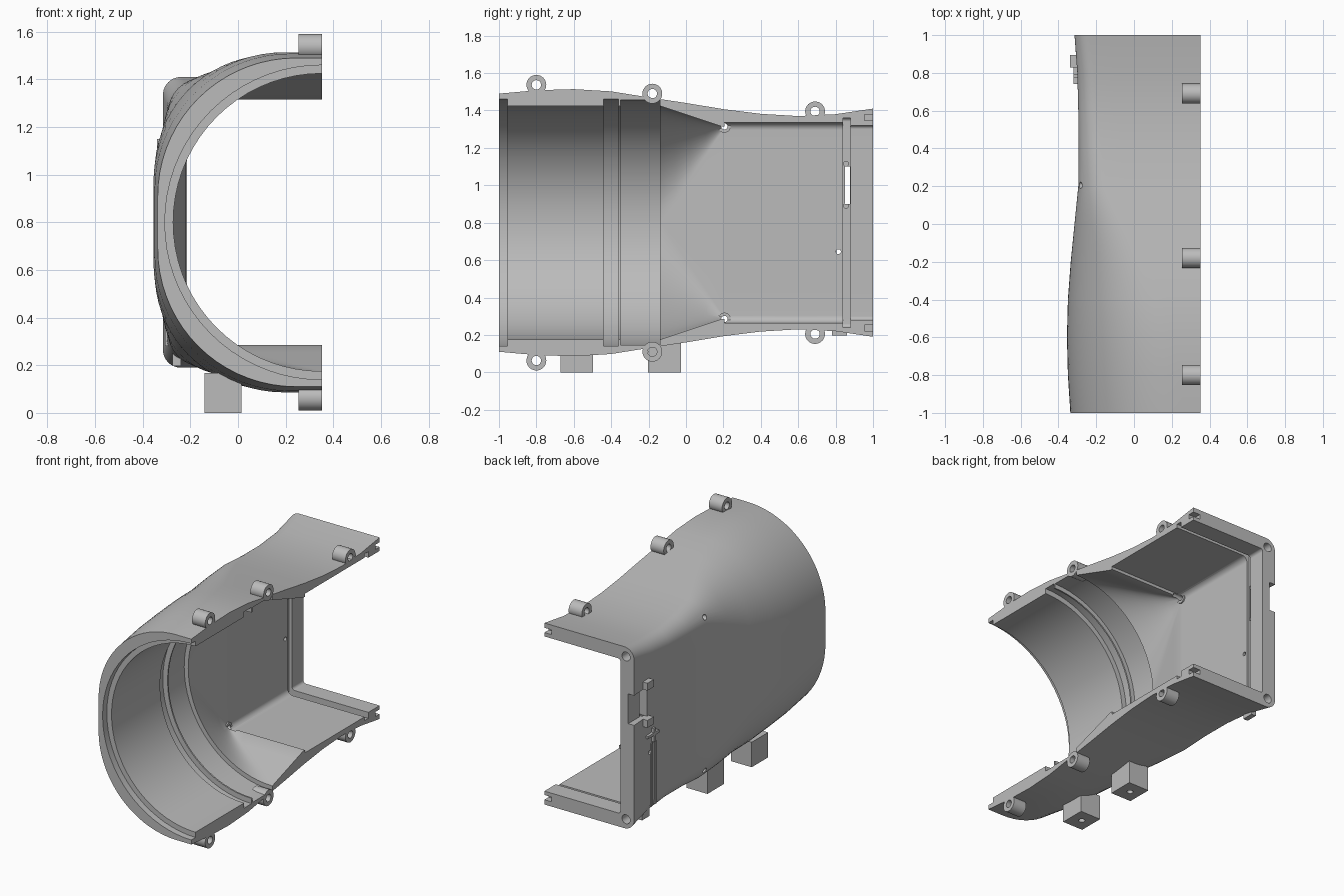
import bpy, bmesh, math
from mathutils import Matrix, Vector

old = bpy.data.objects.get("Cube")
if old:
    bpy.data.objects.remove(old, do_unlink=True)

CUT_X, MID_Z = 0.353, 0.80

grey = bpy.data.materials.new("plain_grey")
grey.use_nodes = True
grey.diffuse_color = (0.5, 0.5, 0.5, 1)
grey.node_tree.nodes["Principled BSDF"].inputs["Base Color"].default_value = (0.5, 0.5, 0.5, 1)


def make(name, bm):
    bmesh.ops.recalc_face_normals(bm, faces=bm.faces)
    mesh = bpy.data.meshes.new(name)
    bm.to_mesh(mesh)
    bm.free()
    mesh.materials.append(grey)
    obj = bpy.data.objects.new(name, mesh)
    bpy.context.collection.objects.link(obj)
    return obj


def box(name, lo, hi):
    bm = bmesh.new()
    lo, hi = Vector(lo), Vector(hi)
    size = Matrix.Diagonal((*(hi - lo), 1))
    bmesh.ops.create_cube(bm, size=1, matrix=Matrix.Translation((lo + hi) / 2) @ size)
    return make(name, bm)


def rod(name, centre, radius, length, axis):
    turn = {"x": Matrix.Rotation(math.pi / 2, 4, "Y"),
            "y": Matrix.Rotation(math.pi / 2, 4, "X"), "z": Matrix()}[axis]
    bm = bmesh.new()
    bmesh.ops.create_cone(bm, cap_ends=True, segments=32, radius1=radius, radius2=radius,
                          depth=length, matrix=Matrix.Translation(centre) @ turn)
    return make(name, bm)


def cut(obj, cutter):
    cutter.hide_render = True
    mod = obj.modifiers.new("cut", "BOOLEAN")
    mod.operation, mod.solver, mod.object = "DIFFERENCE", "EXACT", cutter
    bpy.context.view_layer.objects.active = obj
    bpy.ops.object.modifier_apply(modifier=mod.name)
    bpy.data.objects.remove(cutter, do_unlink=True)


def smooth(obj, angle=30):
    bpy.ops.object.select_all(action="DESELECT")
    obj.select_set(True)
    bpy.context.view_layer.objects.active = obj
    bpy.ops.object.shade_smooth_by_angle(angle=math.radians(angle))


def tube(name, x0, x1, y, z, outer, inner):
    # ring profile spun about an axis along x
    bm = bmesh.new()
    pts = [bm.verts.new((x, y, z + r)) for x, r in
           ((x0, outer), (x1, outer), (x1, inner), (x0, inner))]
    edges = [bm.edges.new((pts[i], pts[i - 1])) for i in range(4)]
    bmesh.ops.spin(bm, geom=pts + edges, cent=(0, y, z), axis=(1, 0, 0),
                   angle=math.tau, steps=32)
    bmesh.ops.remove_doubles(bm, verts=bm.verts, dist=0.0001)
    obj = make(name, bm)
    smooth(obj)
    return obj


def half_section(y, h, w, r):
    # half of a rounded rectangle, open on the cut plane
    r = min(r, h * 0.998, w * 0.998)
    quarter = [((w - r) * i / 5, h) for i in range(5)]
    for i in range(19):
        a = math.pi / 2 * i / 18
        quarter.append((w - r + r * math.sin(a), h - r + r * math.cos(a)))
    quarter += [(w, (h - r) * (1 - i / 4)) for i in range(1, 4)]
    loop = quarter + [(w, 0)] + [(u, -v) for u, v in reversed(quarter)]
    return [(CUT_X - u, y, MID_Z + v) for u, v in loop]


# Outer skin: rounded at the front, box-like at the back
heights = [.69, .708, .714, .702, .67, .64, .607, .582, .57, .58, .61]
widths = [.69, .703, .708, .703, .688, .668, .648, .646, .648, .653, .668]
corners = [.58, .57, .55, .49, .40, .27, .15, .12, .10, .09, .075]
outer = [(-1 + 0.2 * i, *s) for i, s in enumerate(zip(heights, widths, corners))]

# Bore with stepped grooves, blend, then rectangular chamber with rear lip
inner = [(y, r, r, r) for y, r in
         ((-1, .66), (-.955, .66), (-.955, .625), (-.44, .625), (-.44, .66), (-.36, .66),
          (-.36, .625), (-.35, .625), (-.35, .655), (-.14, .655))]
bore, room = (-.14, .625, .625, .625), (.19, .515, .572, .03)
inner += [tuple(a + (b - a) * k / 4 for a, b in zip(bore, room)) for k in range(5)]
inner += [(.205, .515, .572, .03), (.205, .535, .572, .04),
          (.84, .535, .572, .04), (.84, .56, .59, .02), (.88, .56, .59, .02),
          (.88, .52, .567, .02), (1, .52, .567, .02)]

bm = bmesh.new()
skins = [[[bm.verts.new(p) for p in half_section(*s)] for s in stations]
         for stations in (outer, inner)]


def bridge(a, b):
    for i in range(len(a) - 1):
        bm.faces.new((a[i], a[i + 1], b[i + 1], b[i]))


for rings in skins:
    for a, b in zip(rings, rings[1:]):
        bridge(a, b)
for end in (0, -1):
    bridge(skins[0][end], skins[1][end])
    bm.faces.new([r[end] for r in skins[0]] + [r[end] for r in reversed(skins[1])])
shell = make("half_shell", bm)

# Window, outer recess and side wall holes
cut(shell, box("window_cutter", (-.5, .85, .90), (-.15, .878, 1.10)))
cut(shell, box("recess_cutter", (-.5, .85, .90), (-.27, 1.1, 1.10)))
for y, z in ((.855, 1.115), (.855, .89), (.815, .645)):
    cut(shell, rod("pin_cutter", (-.27, y, z), .013, .3, "x"))

for sign, side in ((1, "upper"), (-1, "lower")):
    # corner screw holes and joint notches
    cut(shell, rod("corner_cutter", (-.254, 1, MID_Z + sign * .547), .03, .14, "y"))
    cut(shell, rod("boss_cutter", (-.25, .205, MID_Z + sign * .515), .017, .2, "x"))
    z = MID_Z + sign * .562
    cut(shell, box("notch_cutter", (.30, .955, z - .016), (.40, 1.1, z + .016)))
    tube(side + "_corner_boss", -.26, -.21, .205, MID_Z + sign * .515, .034, .017)
    # bolt lugs along the cut edge
    for label, y, off in (("front", -.8, .737), ("middle", -.18, .69), ("rear", .69, .595)):
        tube(f"{side}_{label}_lug", .255, CUT_X, y, MID_Z + sign * off, .053, .025)
smooth(shell)

# Feet with screw holes underneath
for label, y in (("front", -.585), ("rear", -.115)):
    foot = box(label + "_foot", (-.14, y - .087, 0), (.015, y + .087, .168))
    cut(foot, rod("foot_cutter", (-.063, y, 0), .02, .16, "z"))

# Latch fittings on the outer side wall
for label, z in (("upper", 1.125), ("lower", .875)):
    box(label + "_latch_block", (-.34, .828, z - .025), (-.28, .895, z + .025))
box("latch_cross_bar", (-.32, .74, .755), (-.28, .86, .773))
box("latch_cross_post", (-.32, .775, .71), (-.28, .795, .80))
for i, y in enumerate((.75, .79)):
    box(f"side_rail_{i + 1}", (-.306, y, .28), (-.28, y + .014, .70))
box("bottom_stop", (-.275, .78, .197), (-.24, .86, .26))
